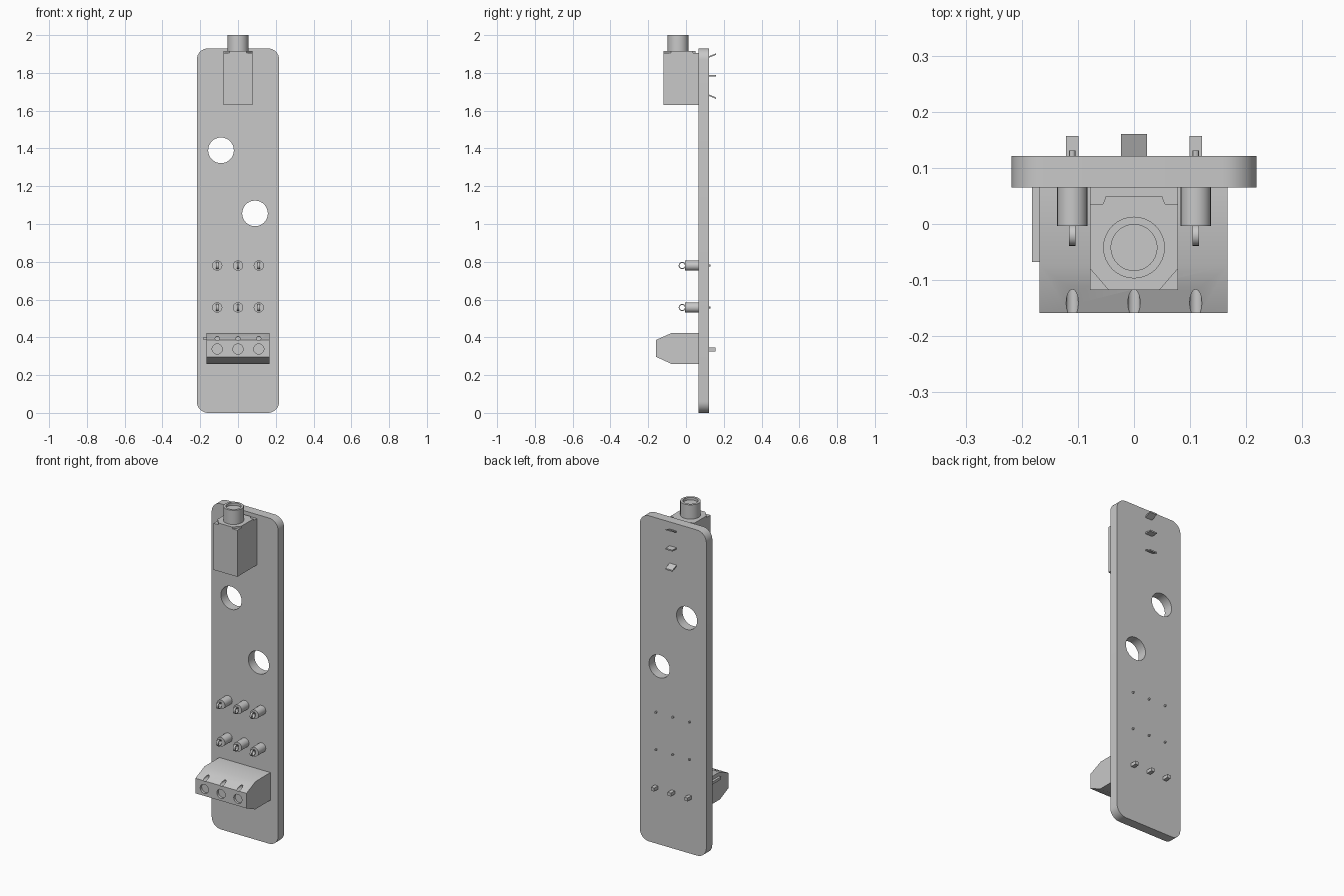
import bpy
import bmesh
from math import sin, cos, pi, radians
from mathutils import Vector

default = bpy.data.objects.get("Cube")
if default:
    bpy.data.objects.remove(default, do_unlink=True)

grey = bpy.data.materials.new("plain_grey")
grey.use_nodes = True
grey.diffuse_color = (0.58, 0.58, 0.58, 1)
grey.node_tree.nodes["Principled BSDF"].inputs["Base Color"].default_value = grey.diffuse_color


def prism(name, outline, axis, lo, hi):
    """Extrude a flat outline along x, y or z."""
    place = {"x": lambda a, b, d: (d, a, b),
             "y": lambda a, b, d: (a, d, b),
             "z": lambda a, b, d: (a, b, d)}[axis]
    bm = bmesh.new()
    base = bm.faces.new([bm.verts.new(place(a, b, lo)) for a, b in outline])
    out = bmesh.ops.extrude_face_region(bm, geom=[base])
    new = [v for v in out["geom"] if isinstance(v, bmesh.types.BMVert)]
    bmesh.ops.translate(bm, verts=new, vec=Vector(place(0, 0, hi - lo)))
    if base.is_valid and len(base.edges[0].link_faces) < 2:
        bm.faces.new(list(base.verts))
    bmesh.ops.recalc_face_normals(bm, faces=bm.faces)
    mesh = bpy.data.meshes.new(name)
    bm.to_mesh(mesh)
    bm.free()
    mesh.materials.append(grey)
    obj = bpy.data.objects.new(name, mesh)
    bpy.context.collection.objects.link(obj)
    return obj


def rect(a0, a1, b0, b1):
    return [(a0, b0), (a1, b0), (a1, b1), (a0, b1)]


def circle(a, b, r, n=32):
    return [(a + r * cos(2 * pi * i / n), b + r * sin(2 * pi * i / n)) for i in range(n)]


def rounded(a0, a1, b0, b1, r, n=8):
    pts = []
    corners = [(a1 - r, b1 - r), (a0 + r, b1 - r), (a0 + r, b0 + r), (a1 - r, b0 + r)]
    for q, (a, b) in enumerate(corners):
        for i in range(n + 1):
            t = (q + i / n) * pi / 2
            pts.append((a + r * cos(t), b + r * sin(t)))
    return pts


def activate(obj):
    bpy.ops.object.select_all(action="DESELECT")
    obj.select_set(True)
    bpy.context.view_layer.objects.active = obj


def cut(target, cutter):
    """Subtract a cutter and throw it away."""
    cutter.hide_render = True
    mod = target.modifiers.new("cut", "BOOLEAN")
    mod.operation = "DIFFERENCE"
    mod.solver = "EXACT"
    mod.object = cutter
    activate(target)
    bpy.ops.object.modifier_apply(modifier=mod.name)
    bpy.data.objects.remove(cutter, do_unlink=True)


def smooth(obj):
    activate(obj)
    bpy.ops.object.shade_smooth_by_angle(angle=radians(30))


FRONT, BACK = 0.065, 0.121      # board faces in y
COLUMNS = (-0.11, 0, 0.11)

# Board with rounded corners and two mounting holes
board = prism("board", rounded(-0.218, 0.218, 0, 1.93, 0.06), "y", FRONT, BACK)
for x, z in ((-0.09, 1.39), (0.09, 1.056)):
    cut(board, prism("hole_cutter", circle(x, z, 0.068), "y", 0, 0.2))
smooth(board)

# Socket: block, chamfered lid and barrel
prism("socket_body", rect(-0.078, 0.078, -0.118, FRONT), "z", 1.63, 1.906)
lid = [(-0.078, 0.036), (-0.078, -0.08), (-0.045, -0.118),
       (0.045, -0.118), (0.078, -0.08), (0.078, 0.036),
       (0.055, 0.036), (0.05, 0.05), (-0.05, 0.05), (-0.055, 0.036)]
prism("socket_lid", lid, "z", 1.906, 1.916)
barrel = prism("socket_barrel", circle(0, -0.042, 0.055), "z", 1.91, 2.0)
cut(barrel, prism("bore_cutter", circle(0, -0.042, 0.041), "z", 1.985, 2.1))
smooth(barrel)

# Socket solder tabs, the outer two splayed apart
for z, rise in ((1.88, 0.02), (1.785, 0), (1.686, -0.02)):
    t = 0.004
    tab = [(BACK - 0.01, z - t), (0.16, z + rise - t),
           (0.16, z + rise + t), (BACK - 0.01, z + t)]
    prism("socket_tab", tab, "x", -0.023, 0.023)

# Two rows of test points: collar, wire loop and back pin
for z in (0.78, 0.558):
    for x in COLUMNS:
        smooth(prism("test_point_collar", circle(x, z, 0.027, 24), "y", -0.004, FRONT))
        loop = prism("test_point_loop", circle(-0.02, z, 0.019, 20), "x", x - 0.006, x + 0.006)
        cut(loop, prism("loop_cutter", circle(-0.02, z, 0.014, 20), "x", x - 0.1, x + 0.1))
        smooth(loop)
        smooth(prism("test_point_pin", circle(x, z, 0.006, 12), "y", BACK - 0.01, 0.131))

# Terminal block with sloped front edges
side = [(FRONT, 0.26), (-0.078, 0.26), (-0.159, 0.297),
        (-0.159, 0.386), (-0.074, 0.424), (FRONT, 0.424)]
terminal = prism("terminal_block", side, "x", -0.168, 0.167)
for x in COLUMNS:
    cut(terminal, prism("probe_cutter", circle(x, 0.394, 0.011, 16), "y", -0.3, -0.1))
    cut(terminal, prism("wire_cutter", circle(x, 0.338, 0.027, 20), "y", -0.3, -0.145))
    prism("terminal_pin", rect(x - 0.011, x + 0.011, 0.325, 0.345), "y", BACK - 0.01, 0.157)
smooth(terminal)
prism("terminal_rib", rect(-0.182, -0.166, -0.068, FRONT), "z", 0.386, 0.402)
